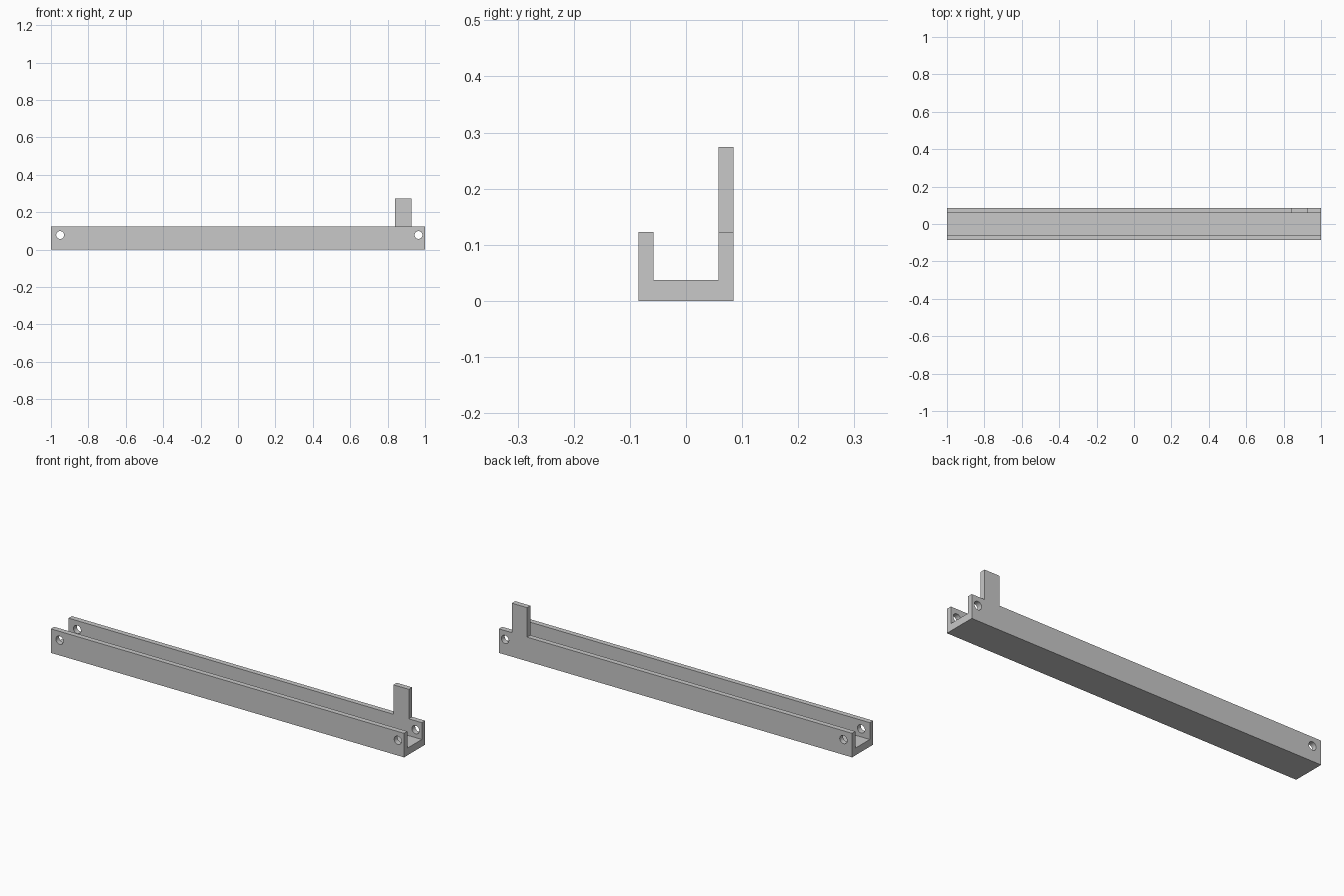
import bpy
import bmesh
from mathutils import Matrix, Vector

if "Cube" in bpy.data.objects:
    bpy.data.objects.remove(bpy.data.objects["Cube"], do_unlink=True)

HALF_LENGTH = 1.0
OUTER, INNER = 0.085, 0.058
FLOOR, RIM, TAB_TOP = 0.037, 0.123, 0.274
TAB_LEFT, TAB_RIGHT = 0.84, 0.927
HOLE_Z, HOLE_RADIUS = 0.078, 0.021

grey = bpy.data.materials.new("light grey")
grey.use_nodes = True
colour = (0.58, 0.58, 0.58, 1)
grey.diffuse_color = colour
grey.node_tree.nodes["Principled BSDF"].inputs["Base Color"].default_value = colour


def finish(name, bm):
    bmesh.ops.recalc_face_normals(bm, faces=bm.faces)
    mesh = bpy.data.meshes.new(name)
    bm.to_mesh(mesh)
    bm.free()
    mesh.materials.append(grey)
    obj = bpy.data.objects.new(name, mesh)
    bpy.context.collection.objects.link(obj)
    return obj


def extrude_profile(name, points, direction):
    bm = bmesh.new()
    face = bm.faces.new([bm.verts.new(p) for p in points])
    new = bmesh.ops.extrude_face_region(bm, geom=[face])["geom"]
    verts = [v for v in new if isinstance(v, bmesh.types.BMVert)]
    bmesh.ops.translate(bm, verts=verts, vec=Vector(direction))
    return finish(name, bm)


def combine(target, helper, operation):
    mod = target.modifiers.new(helper.name, "BOOLEAN")
    mod.object, mod.operation, mod.solver = helper, operation, "EXACT"
    bpy.context.view_layer.objects.active = target
    bpy.ops.object.modifier_apply(modifier=mod.name)
    bpy.data.objects.remove(helper, do_unlink=True)


# Floor and front wall form an L-shaped rail
rail = extrude_profile("channel_rail", [
    (-HALF_LENGTH, y, z) for y, z in (
        (-OUTER, 0), (OUTER, 0), (OUTER, FLOOR), (-INNER, FLOOR),
        (-INNER, RIM), (-OUTER, RIM))], (2 * HALF_LENGTH, 0, 0))

# Back wall with its upright tab, cut from one outline
back_wall = extrude_profile("back_wall_with_tab", [
    (x, INNER, z) for x, z in (
        (-HALF_LENGTH, 0), (HALF_LENGTH, 0), (HALF_LENGTH, RIM),
        (TAB_RIGHT, RIM), (TAB_RIGHT, TAB_TOP), (TAB_LEFT, TAB_TOP),
        (TAB_LEFT, RIM), (-HALF_LENGTH, RIM))], (0, OUTER - INNER, 0))
combine(rail, back_wall, "UNION")

# Round pin holes through both walls at each end
for side, x in (("right", -0.951), ("left", 0.965)):
    bm = bmesh.new()
    bmesh.ops.create_cone(
        bm, cap_ends=True, segments=32, radius1=HOLE_RADIUS,
        radius2=HOLE_RADIUS, depth=0.4,
        matrix=Matrix.Translation((x, 0, HOLE_Z)) @ Matrix.Rotation(1.5707963, 4, "X"))
    cutter = finish(side + "_hole_cutter", bm)
    cutter.hide_render = True
    combine(rail, cutter, "DIFFERENCE")

# Smooth hole walls, sharp edges everywhere else
bpy.ops.object.select_all(action="DESELECT")
rail.select_set(True)
bpy.context.view_layer.objects.active = rail
bpy.ops.object.shade_smooth_by_angle()
